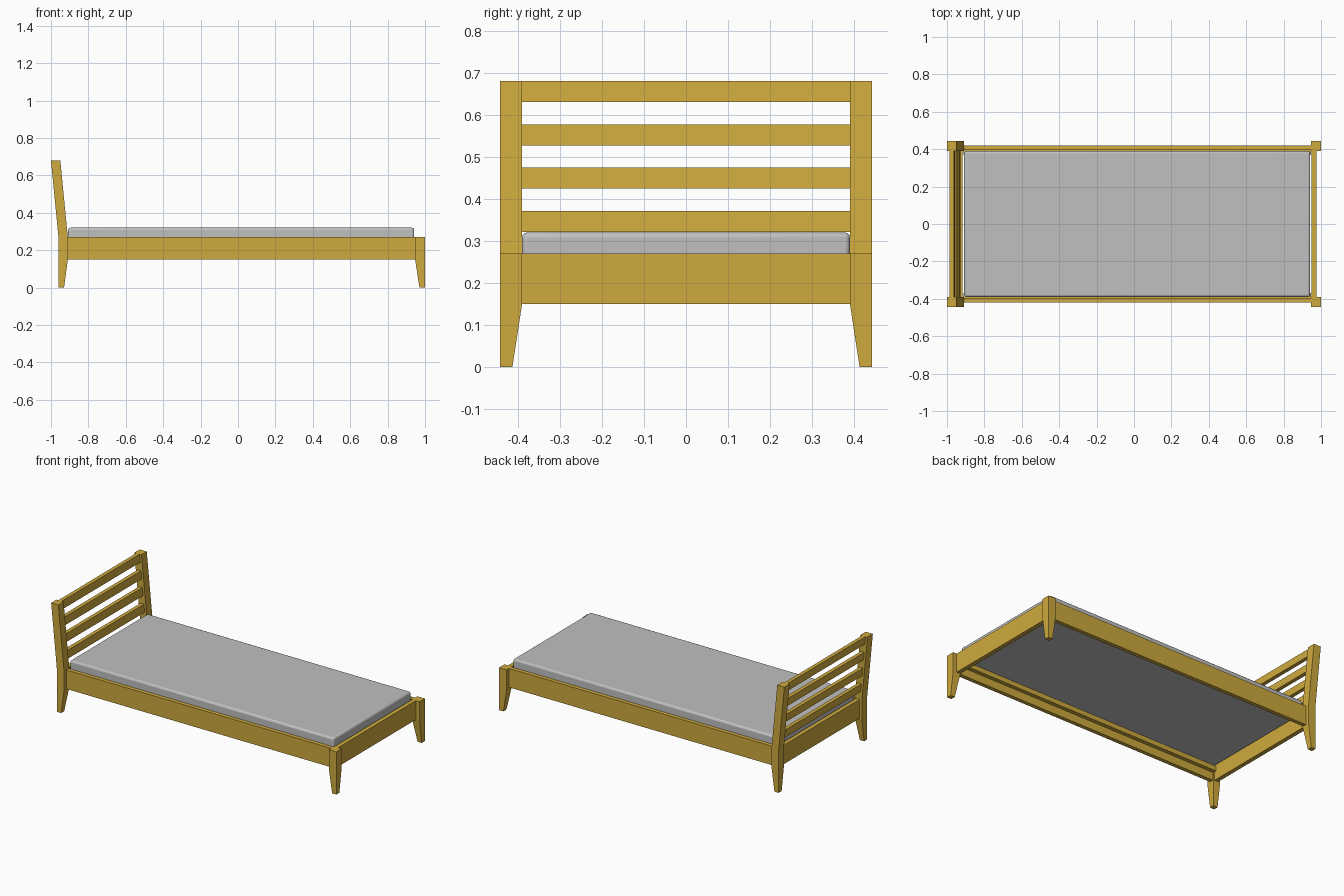
import bpy
import bmesh

cube = bpy.data.objects.get("Cube")
if cube:
    bpy.data.objects.remove(cube, do_unlink=True)


def material(name, rgb):
    m = bpy.data.materials.new(name)
    m.use_nodes = True
    m.diffuse_color = (*rgb, 1)
    m.node_tree.nodes["Principled BSDF"].inputs["Base Color"].default_value = (*rgb, 1)
    return m


WOOD = material("golden wood", (0.62, 0.40, 0.047))
FABRIC = material("grey fabric", (0.53, 0.53, 0.53))


def loft(name, sections, mat):
    """Solid through stacked rectangles, each (z, x0, x1, y0, y1)."""
    bm = bmesh.new()
    rings = [[bm.verts.new((x, y, z)) for x, y in ((x0, y0), (x1, y0), (x1, y1), (x0, y1))]
             for z, x0, x1, y0, y1 in sections]
    for low, high in zip(rings, rings[1:]):
        for i in range(4):
            j = (i + 1) % 4
            bm.faces.new((low[i], low[j], high[j], high[i]))
    bm.faces.new(rings[0][::-1])
    bm.faces.new(rings[-1])
    bmesh.ops.recalc_face_normals(bm, faces=bm.faces)
    mesh = bpy.data.meshes.new(name)
    bm.to_mesh(mesh)
    bm.free()
    mesh.materials.append(mat)
    obj = bpy.data.objects.new(name, mesh)
    bpy.context.collection.objects.link(obj)
    return obj


def box(name, x0, x1, y0, y1, z0, z1, mat=WOOD):
    return loft(name, [(z0, x0, x1, y0, y1), (z1, x0, x1, y0, y1)], mat)


RAIL_Z, RAIL_TOP, HEAD_TOP = 0.15, 0.27, 0.68
IN_Y, OUT_Y = 0.39, 0.443


def lean(z):
    """Backward shift of the headboard at height z."""
    return -0.04 * max(0, z - RAIL_TOP) / (HEAD_TOP - RAIL_TOP)


# Tapered legs, side rails and mattress ledges, repeated on both sides
for side, s in (("left", 1), ("right", -1)):
    def span(a, b):
        return tuple(sorted((s * a, s * b)))

    foot_y, post_y = span(0.413, OUT_Y), span(IN_Y, OUT_Y)
    loft(side + "_foot_leg", [(0, 0.97, 1, *foot_y), (RAIL_Z, 0.947, 1, *post_y),
                              (RAIL_TOP, 0.947, 1, *post_y)], WOOD)
    loft(side + "_head_post", [(0, -0.96, -0.93, *foot_y), (RAIL_Z, -0.96, -0.91, *post_y),
                               (RAIL_TOP, -0.96, -0.91, *post_y),
                               (HEAD_TOP, -1, -0.95, *post_y)], WOOD)
    box(side + "_side_rail", -0.912, 0.95, *span(0.395, 0.42), RAIL_Z, RAIL_TOP)
    box(side + "_ledge", -0.912, 0.947, *span(0.37, 0.395), 0.2, 0.23)

# End rails
box("foot_rail", 0.948, 0.975, -IN_Y, IN_Y, RAIL_Z, RAIL_TOP)
box("head_rail", -0.945, -0.918, -IN_Y, IN_Y, RAIL_Z, RAIL_TOP)

# Leaning headboard slats
for i in range(4):
    top = HEAD_TOP - i * 0.103
    loft(f"headboard_slat_{i + 1}",
         [(z, -0.947 + lean(z), -0.923 + lean(z), -IN_Y, IN_Y) for z in (top - 0.05, top)], WOOD)

# Mattress with softened edges
mattress = box("mattress", -0.908, 0.942, -0.39, 0.39, 0.23, 0.32, FABRIC)
bevel = mattress.modifiers.new("soft_edges", "BEVEL")
bevel.width = 0.012
bevel.segments = 3
bpy.context.view_layer.objects.active = mattress
mattress.select_set(True)
bpy.ops.object.shade_smooth_by_angle()
